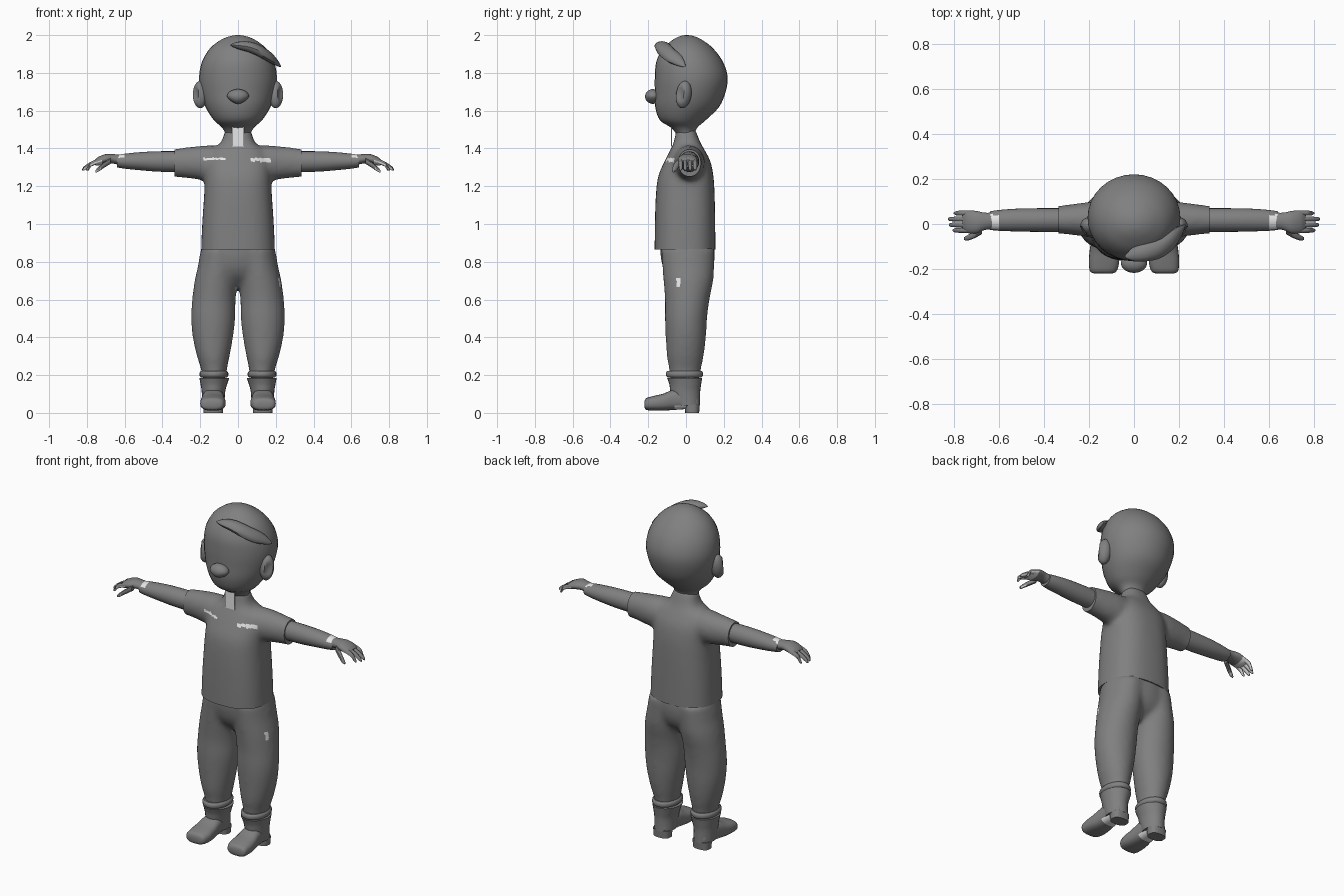
import bpy, bmesh, math
from mathutils import Vector, Matrix

cube = bpy.data.objects.get("Cube")
if cube:
    bpy.data.objects.remove(cube, do_unlink=True)


def material(name, value):
    m = bpy.data.materials.new(name)
    m.use_nodes = True
    m.diffuse_color = (value, value, value, 1)
    m.node_tree.nodes["Principled BSDF"].inputs["Base Color"].default_value = (value, value, value, 1)
    return m


MATS = [material("mid_grey", 0.216), material("pale_patch", 0.8)]


def smooth_path(rings, steps=4):
    """Catmull-Rom refinement of the section list."""
    r = [rings[0]] + list(rings) + [rings[-1]]
    out = []
    for i in range(1, len(r) - 2):
        for s in range(steps):
            t = s / steps
            out.append([0.5 * (2 * b + (c - a) * t + (2 * a - 5 * b + 4 * c - d) * t * t
                               + (3 * b - a - 3 * c + d) * t ** 3)
                        for a, b, c, d in zip(*r[i - 1:i + 3])])
    return out + [list(rings[-1])]


def loft(bm, axis, rings, side=1, n=24, power=1.0):
    """Rounded sections (position, a0, a1, b0, b1) joined along an axis."""
    order = {"z": (1, 2, 0), "x": (0, 1, 2), "y": (1, 0, 2)}[axis]
    loops = []
    for t, a0, a1, b0, b1 in smooth_path(rings):
        loop = []
        for k in range(n):
            c, s = math.cos(math.tau * k / n), math.sin(math.tau * k / n)
            c = math.copysign(abs(c) ** power, c)
            s = math.copysign(abs(s) ** power, s)
            p = (t, (a0 + a1) / 2 + c * (a1 - a0) / 2, (b0 + b1) / 2 + s * (b1 - b0) / 2)
            x, y, z = (p[i] for i in order)
            loop.append(bm.verts.new((x * side, y, z)))
        loops.append(loop)
    for p, q in zip(loops, loops[1:]):
        for k in range(n):
            bm.faces.new((p[k], p[(k + 1) % n], q[(k + 1) % n], q[k]))
    bm.faces.new(loops[0])
    bm.faces.new(loops[-1])


def finish(name, bm, voxel=0, cuts=(), pale=None):
    """Make the object, optionally fuse it, trim it and mark pale faces."""
    bmesh.ops.recalc_face_normals(bm, faces=bm.faces)
    me = bpy.data.meshes.new(name)
    bm.to_mesh(me)
    ob = bpy.data.objects.new(name, me)
    bpy.context.collection.objects.link(ob)
    if voxel:
        mod = ob.modifiers.new("fuse", "REMESH")
        mod.mode, mod.voxel_size = "VOXEL", voxel
        mod = ob.modifiers.new("soften", "SMOOTH")
        mod.iterations = 14
        ev = ob.evaluated_get(bpy.context.evaluated_depsgraph_get())
        me = bpy.data.meshes.new_from_object(ev)
        ob.modifiers.clear()
        ob.data = me
        bm.clear()
        bm.from_mesh(me)
        for co, no in cuts:
            res = bmesh.ops.bisect_plane(bm, geom=bm.verts[:] + bm.edges[:] + bm.faces[:],
                                         plane_co=co, plane_no=no, clear_outer=True)
            rim = [e for e in res["geom_cut"] if isinstance(e, bmesh.types.BMEdge)]
            bmesh.ops.holes_fill(bm, edges=rim, sides=0)
        bm.to_mesh(me)
    bm.free()
    for m in MATS:
        me.materials.append(m)
    for f in me.polygons:
        f.material_index = int(bool(pale and pale(f.center, f.normal)))
    bpy.ops.object.select_all(action="DESELECT")
    ob.select_set(True)
    bpy.context.view_layer.objects.active = ob
    bpy.ops.object.shade_smooth_by_angle(angle=math.radians(40))


def ball(bm, loc, size):
    mat = Matrix.Translation(loc) @ Matrix.Diagonal((*size, 1))
    return bmesh.ops.create_uvsphere(bm, u_segments=24, v_segments=16, radius=1, matrix=mat)["verts"]


# Head and neck
bm = bmesh.new()
loft(bm, "z", [(1.42, -.07, .07, -.05, .055), (1.47, -.066, .066, -.05, .047),
               (1.51, -.084, .084, -.08, .06), (1.55, -.128, .128, -.138, .105),
               (1.62, -.172, .172, -.163, .175), (1.7, -.198, .198, -.165, .21),
               (1.78, -.206, .206, -.165, .22), (1.86, -.19, .19, -.157, .195),
               (1.93, -.148, .148, -.122, .143), (1.975, -.09, .09, -.07, .085),
               (1.995, -.04, .04, -.03, .04), (2.0, -.004, .004, 0, .008)], n=32)
finish("head", bm)

# Nose, tapering below
bm = bmesh.new()
for v in ball(bm, (0, -.175, 1.675), (.058, .042, .039)):
    if v.co.z < 1.675:
        v.co.x *= 1 - (1.675 - v.co.z) * 8
finish("nose", bm)

# Ears with a hollow on the outer front
for side, label in ((1, "left"), (-1, "right")):
    bm = bmesh.new()
    hollow = Vector((side * .8, -.6, 0))
    for v in ball(bm, (0, 0, 0), (1, 1, 1)):
        d = v.co.dot(hollow)
        if d > .8:
            v.co -= hollow * (d - .8) * 2
    bmesh.ops.transform(bm, verts=bm.verts, matrix=Matrix.Translation((side * .2, -.012, 1.685))
                        @ Matrix.Rotation(-.15, 4, "X") @ Matrix.Diagonal((.039, .041, .073, 1)))
    finish(label + "_ear", bm)

# Swept lock of hair
bm = bmesh.new()
loft(bm, "x", [(-.04, -.15, -.14, 1.944, 1.95), (.0, -.165, -.1, 1.926, 1.965),
               (.06, -.165, -.08, 1.908, 1.966), (.12, -.15, -.06, 1.88, 1.946),
               (.175, -.11, -.02, 1.85, 1.908), (.21, -.055, -.005, 1.835, 1.868),
               (.228, -.01, -.002, 1.83, 1.836)], n=12)
finish("hair_lock", bm)

# Shirt: body and sleeves fused, hem and cuffs trimmed flat
bm = bmesh.new()
loft(bm, "z", [(.8, -.198, .198, -.167, .157), (1.0, -.19, .19, -.165, .155),
               (1.15, -.18, .18, -.16, .152), (1.25, -.175, .175, -.148, .146),
               (1.33, -.17, .17, -.115, .13), (1.39, -.145, .145, -.085, .1),
               (1.43, -.092, .092, -.066, .077), (1.5, -.068, .068, -.052, .05)], n=32, power=.8)
for side in (1, -1):
    loft(bm, "x", [(.05, -.07, .09, 1.25, 1.41), (.15, -.068, .1, 1.23, 1.417),
                   (.22, -.056, .096, 1.236, 1.412), (.3, -.046, .085, 1.246, 1.403),
                   (.38, -.04, .076, 1.25, 1.39)], side)
finish("shirt", bm, .012,
       [((0, 0, .865), (0, 0, -1)), ((.335, 0, 0), (1, 0, 0)), ((-.335, 0, 0), (-1, 0, 0))],
       lambda c, n: n.y < -.2 and (.06 < c.x < .17 and abs(c.z - 1.345 + c.x * .05) < .009
                                   or -.18 < c.x < -.06 and abs(c.z - 1.345) < .005))

# Collar plate
bm = bmesh.new()
bmesh.ops.create_cube(bm, size=1, matrix=Matrix.Translation((0, -.0765, 1.463))
                      @ Matrix.Diagonal((.062, .005, .107, 1)))
finish("collar_plate", bm, pale=lambda c, n: True)

# Arms, hands and fingers
for side, label in ((1, "left"), (-1, "right")):
    bm = bmesh.new()
    loft(bm, "x", [(.3, -.035, .07, 1.275, 1.385), (.42, -.035, .07, 1.277, 1.385),
                   (.52, -.033, .068, 1.285, 1.38), (.6, -.03, .062, 1.293, 1.372),
                   (.64, -.026, .056, 1.3, 1.366)], side)
    finish(label + "_arm", bm,
           pale=lambda c, n: n.z > .5 and .6 < abs(c.x) < .638 and -.02 < c.y < .042)
    bm = bmesh.new()
    loft(bm, "x", [(.61, -.022, .052, 1.305, 1.365), (.66, -.026, .05, 1.32, 1.37),
                   (.7, -.042, .058, 1.318, 1.37), (.74, -.04, .06, 1.31, 1.355),
                   (.76, -.03, .05, 1.312, 1.338)], side)
    for y, tip in ((.048, .8), (.022, .825), (-.004, .822), (-.028, .805)):
        loft(bm, "x", [(.735, y - .012, y + .012, 1.322, 1.346),
                       (.775, y - .011, y + .011, 1.305, 1.332),
                       (tip - .01, y - .009, y + .009, 1.284, 1.306),
                       (tip, y - .003, y + .003, 1.283, 1.291)], side, 10)
    loft(bm, "x", [(.675, -.045, -.015, 1.318, 1.35), (.71, -.064, -.034, 1.296, 1.328),
                   (.74, -.074, -.05, 1.276, 1.302), (.755, -.07, -.06, 1.272, 1.284)], side, 10)
    finish(label + "_hand", bm, pale=lambda c, n: n.z < -.25 and abs(c.x) > .725)

# Trousers: hips and both legs fused
bm = bmesh.new()
loft(bm, "z", [(.94, -.175, .175, -.13, .135), (.86, -.197, .197, -.137, .152),
               (.78, -.208, .208, -.125, .147), (.72, -.16, .16, -.095, .12),
               (.665, -.07, .07, -.035, .06)], n=32)
for side in (1, -1):
    loft(bm, "z", [(.87, -.01, .196, -.133, .152), (.78, -.005, .212, -.126, .15),
                   (.7, .002, .23, -.12, .145),
                   (.6, .012, .243, -.112, .125), (.5, .014, .249, -.112, .112),
                   (.4, .026, .24, -.108, .106), (.3, .044, .218, -.102, .094),
                   (.23, .058, .196, -.09, .08), (.17, .065, .19, -.085, .072)], side)
finish("trousers", bm, .012,
       pale=lambda c, n: n.x > .5 and .645 < c.z < .71 and abs(c.y + .042) < (c.z - .64) * .16)

# Boots: ankle band, flared shaft, foot and heel
for side, label in ((1, "left"), (-1, "right")):
    bm = bmesh.new()
    loft(bm, "z", [(.188, .06, .196, -.098, .082), (.197, .052, .203, -.106, .09),
                   (.212, .052, .203, -.106, .09), (.222, .06, .196, -.098, .082)], side)
    finish(label + "_ankle_band", bm)
    bm = bmesh.new()
    loft(bm, "z", [(.185, .046, .205, -.1, .086), (.15, .058, .198, -.088, .08),
                   (.11, .068, .192, -.082, .075), (.04, .072, .188, -.06, .075)], side)
    finish(label + "_boot_shaft", bm)
    bm = bmesh.new()
    loft(bm, "y", [(-.22, .1, .175, .03, .06), (-.21, .078, .195, .016, .078),
                   (-.17, .066, .2, .012, .09), (-.12, .068, .197, .012, .102),
                   (-.06, .074, .188, .016, .125), (0, .08, .182, .02, .12),
                   (.05, .088, .174, .02, .1), (.066, .1, .162, .022, .08)], side, power=.75)
    finish(label + "_boot_foot", bm,
           pale=lambda c, n: n.z < -.5 and -.065 < c.y < -.005)
    bm = bmesh.new()
    loft(bm, "z", [(.006, .08, .182, -.004, .07), (.045, .077, .184, -.008, .073)], side, power=.75)
    loft(bm, "z", [(0, .08, .182, -.004, .07), (.008, .08, .182, -.004, .07)], side, power=.75)
    finish(label + "_boot_heel", bm)
